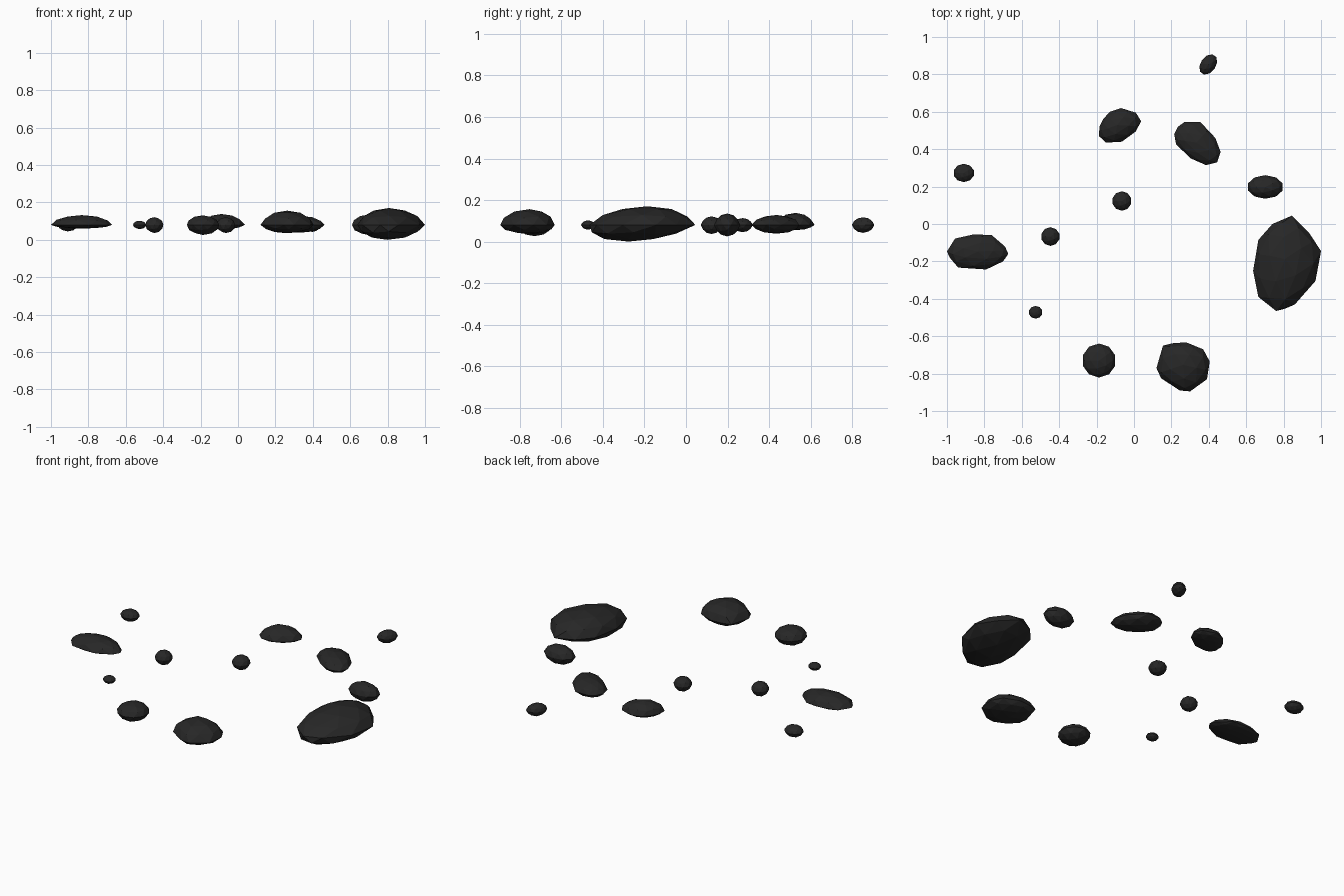
import bpy, bmesh
from math import sin, cos, pi, atan2, radians
from mathutils import Vector

if "Cube" in bpy.data.objects:
    bpy.data.objects.remove(bpy.data.objects["Cube"])

MID = 0.08  # height of every stone's widest ring

stone = bpy.data.materials.new("dark_stone")
stone.diffuse_color = (0.02, 0.02, 0.02, 1)
stone.use_nodes = True
stone.node_tree.nodes["Principled BSDF"].inputs["Base Color"].default_value = stone.diffuse_color


def oval(cx, cy, rx, ry, turn=0):
    """Ten-sided oval outline, optionally turned (degrees)."""
    a = radians(turn)
    pts = []
    for k in range(10):
        t = 2 * pi * (k + 0.5) / 10
        x, y = rx * cos(t), ry * sin(t)
        pts.append((cx + x * cos(a) - y * sin(a), cy + x * sin(a) + y * cos(a)))
    return pts


def rock(name, outline, top, bottom, lean_top=(0, 0), lean_bottom=(0, 0)):
    """Low-poly sphere whose ten-sided equator follows the outline."""
    bm = bmesh.new()
    bmesh.ops.create_icosphere(bm, subdivisions=2, radius=1)
    ring = [Vector(p) for p in outline]
    n = len(ring)
    c = sum(ring, Vector((0, 0))) / n
    start = next(atan2(v.co.y, v.co.x) for v in bm.verts if abs(v.co.z) < 1e-3)
    for v in bm.verts:
        s = min(v.co.xy.length, 1)
        t = ((atan2(v.co.y, v.co.x) - start) / (2 * pi) * n + 1e-4) % n
        i = int(t)
        edge = ring[i % n].lerp(ring[(i + 1) % n], t - i)
        h = v.co.z
        lean = Vector(lean_top if h > 0 else lean_bottom) * abs(h)
        p = c + (edge - c) * s + lean
        v.co = (p.x, p.y, MID + h * ((top - MID) if h > 0 else (MID - bottom)))
    bmesh.ops.recalc_face_normals(bm, faces=bm.faces)
    me = bpy.data.meshes.new(name)
    bm.to_mesh(me)
    bm.free()
    me.materials.append(stone)
    ob = bpy.data.objects.new(name, me)
    bpy.context.collection.objects.link(ob)


# Large irregular stones
rock("boulder", [(.845, .045), (.74, 0), (.665, -.085), (.637, -.25), (.665, -.39),
                 (.76, -.465), (.86, -.43), (.97, -.305), (1, -.145), (.935, -.045)],
     .17, 0, (0, .02), (-.01, -.07))
rock("back_right_stone", [(.355, .545), (.435, .46), (.463, .385), (.445, .33), (.385, .315),
                          (.305, .35), (.225, .425), (.215, .48), (.235, .52), (.27, .545)],
     .128, .038)
rock("back_stone", [(-.07, .62), (.01, .595), (.038, .55), (.01, .495), (-.065, .44),
                    (-.15, .435), (-.187, .47), (-.185, .52), (-.165, .56), (-.13, .6)],
     .138, .055)
rock("front_right_stone", [(.28, -.633), (.37, -.67), (.405, -.735), (.39, -.83), (.30, -.895),
                           (.245, -.89), (.145, -.825), (.12, -.77), (.155, -.65), (.21, -.637)],
     .156, .035)
rock("left_stone", [(-.855, -.055), (-.76, -.06), (-.69, -.12), (-.672, -.16), (-.70, -.2),
                    (-.79, -.243), (-.94, -.233), (-.985, -.18), (-1, -.147), (-.957, -.078)],
     .132, .06)

# Smaller rounded stones
rock("right_stone", oval(.702, .198, .097, .063), .135, .025)
rock("front_left_stone", oval(-.187, -.73, .091, .091), .131, .026)
rock("far_back_pebble", oval(.397, .853, .06, .041, 55), .117, .042)
rock("far_left_pebble", oval(-.91, .273, .056, .049), .113, .045)
rock("inner_left_pebble", oval(-.447, -.067, .05, .05), .121, .036)
rock("inner_back_pebble", oval(-.065, .123, .052, .052), .121, .036)
rock("tiny_pebble", oval(-.526, -.472, .037, .034), .102, .057)
